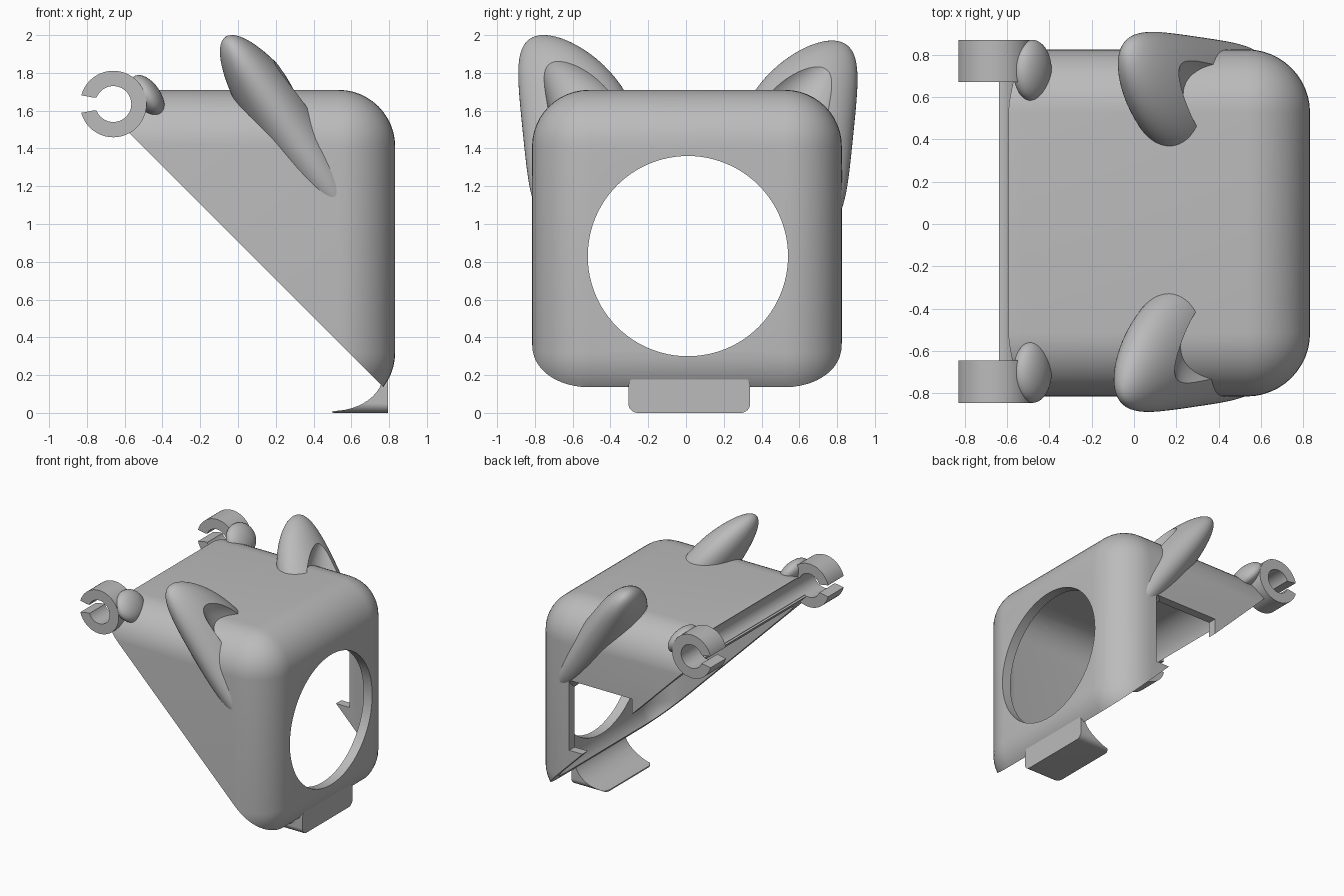
import bpy, bmesh, math
from mathutils import Matrix, Vector

old = bpy.data.objects.get("Cube")
if old:
    bpy.data.objects.remove(old, do_unlink=True)

grey = bpy.data.materials.new("plain_grey")
grey.use_nodes = True
tone = (0.5, 0.5, 0.5, 1)
grey.diffuse_color = tone
grey.node_tree.nodes["Principled BSDF"].inputs["Base Color"].default_value = tone


def add_object(name, bm):
    bm.normal_update()
    bmesh.ops.recalc_face_normals(bm, faces=bm.faces)
    mesh = bpy.data.meshes.new(name)
    bm.to_mesh(mesh)
    bm.free()
    mesh.materials.append(grey)
    obj = bpy.data.objects.new(name, mesh)
    bpy.context.collection.objects.link(obj)
    return obj


def box(name, low, high, radius=0.0):
    bm = bmesh.new()
    low, high = Vector(low), Vector(high)
    bmesh.ops.create_cube(bm, size=1, matrix=Matrix.Translation((low + high) / 2)
                          @ Matrix.Diagonal((*(high - low), 1)))
    if radius:
        bmesh.ops.bevel(bm, geom=bm.edges[:], offset=radius, segments=12,
                        profile=0.5, affect='EDGES')
    return add_object(name, bm)


def prism(name, profile, y0, y1):
    # x-z profile pushed along y
    bm = bmesh.new()
    face = bm.faces.new([bm.verts.new((x, y0, z)) for x, z in profile])
    out = bmesh.ops.extrude_face_region(bm, geom=[face])
    bmesh.ops.translate(bm, vec=(0, y1 - y0, 0),
                        verts=[v for v in out["geom"] if isinstance(v, bmesh.types.BMVert)])
    return add_object(name, bm)


def circle(cx, cz, r, steps=64):
    return [(cx + r * math.cos(i * math.tau / steps), cz + r * math.sin(i * math.tau / steps))
            for i in range(steps)]


def combine(obj, cutter, operation='DIFFERENCE', keep=False):
    mod = obj.modifiers.new("cut", 'BOOLEAN')
    mod.operation, mod.object, mod.solver = operation, cutter, 'EXACT'
    graph = bpy.context.evaluated_depsgraph_get()
    mesh = bpy.data.meshes.new_from_object(obj.evaluated_get(graph))
    obj.modifiers.clear()
    obj.data = mesh
    if not keep:
        bpy.data.objects.remove(cutter, do_unlink=True)


# Directions of the leaning ears: along the blade, and through its thickness
ALONG = Vector((0.565, 0, -0.825))
NORMAL = Vector((0.825, 0, 0.565))


def leaf(name, side, n, t, y, thick, length, width, lean=0.0, bend=0.0):
    # Ellipsoid whose middle line leans and bends outward along the blade
    bm = bmesh.new()
    bmesh.ops.create_uvsphere(bm, u_segments=64, v_segments=40, radius=1)
    for v in bm.verts:
        a, b, c = v.co
        p = NORMAL * (n + thick * a) + ALONG * (t - length * c)
        p.y = side * (y + width * b + lean * c + bend * c * c)
        v.co = p
    return add_object(name, bm)


# Hollow rounded shell, left solid at the slanted lip
shell = box("shell", (-0.83, -0.815, 0.02), (0.832, 0.825, 1.71), 0.3)
cavity = box("cavity", (-0.56, -0.745, 0.09), (0.755, 0.755, 1.64), 0.23)
combine(shell, cavity, keep=True)

# Slanted opening
combine(shell, prism("slant_cutter", [(-2, 2.905), (0.95, -0.045), (0.95, -1), (-2, -1)], -2, 2))
# Round hole through the big face
hole = prism("hole_cutter", circle(0, 0, 0.53, 96), -0.5, 0.5)
hole.data.transform(Matrix.Translation((0.8, 0.01, 0.83)) @ Matrix.Rotation(math.pi / 2, 4, 'Z'))
combine(shell, hole)
# Side window
combine(shell, box("window_cutter", (-0.09, 0.6, 0.55), (0.475, 1.2, 1.12)))
# Groove along the lip, open toward the back
RING = (-0.66, 1.635)
combine(shell, prism("groove_cutter", circle(*RING, 0.095), -1, 1))
combine(shell, box("lip_cutter", (-1, -1, 1.545), (-0.62, 1, 2)))

# Clips, cheek knobs and ears on both sides
parts = [shell]
for label, side, shift, drop, ear_y in (("right", -1, 0.015, 0.0, 0.56),
                                        ("left", 1, 0.01, 0.035, 0.58)):
    y0, y1 = sorted((side * 0.66 + shift, side * 0.86 + shift))
    clip = prism(label + "_clip", circle(*RING, 0.176), y0, y1)
    combine(clip, prism("clip_bore", circle(*RING, 0.095), -1, 1))
    combine(clip, prism("clip_slot", [(-0.9, 1.575), (-0.77, 1.6), (-0.66, 1.6), (-0.66, 1.67),
                                      (-0.77, 1.67), (-0.9, 1.695)], -1, 1))

    knob = leaf(label + "_knob", side, 0.552, -1.656, 0.715 + side * shift, 0.07, 0.125, 0.145)
    combine(knob, cavity, keep=True)
    combine(knob, prism("knob_bore", circle(*RING, 0.095), -1, 1))

    ear = leaf(label + "_ear", side, 1.07, drop - 1.08, ear_y, 0.175, 0.6, 0.305, 0.05, 0.15)
    combine(ear, leaf("ear_hollow", side, 1.27, drop - 1.0, ear_y - 0.05,
                      0.16, 0.46, 0.22, 0.04, 0.17))
    combine(ear, cavity, keep=True)
    parts += [clip, knob, ear]

# Scooped tab below the big face
scoop = [(0.5 + 0.27 * math.sin(a), 0.01 + 0.2 * (1 - math.cos(a)))
         for a in (i * math.pi / 24 for i in range(13))]
tab = prism("bottom_tab", scoop + [(0.795, 0.21), (0.795, 0), (0.5, 0)], -0.305, 0.34)
combine(tab, box("tab_trim", (0.2, -0.305, 0.0), (1.1, 0.34, 0.19), 0.05), 'INTERSECT')
combine(tab, box("tab_corner_trim", (0.5, -0.306, -0.5), (1.1, 0.341, 0.5), 0.08), 'INTERSECT')
parts.append(tab)

bpy.data.objects.remove(cavity, do_unlink=True)

# Smooth shading with crisp cut edges
bpy.ops.object.select_all(action='DESELECT')
for part in parts:
    part.select_set(True)
bpy.context.view_layer.objects.active = shell
bpy.ops.object.shade_smooth_by_angle(angle=math.radians(35))
